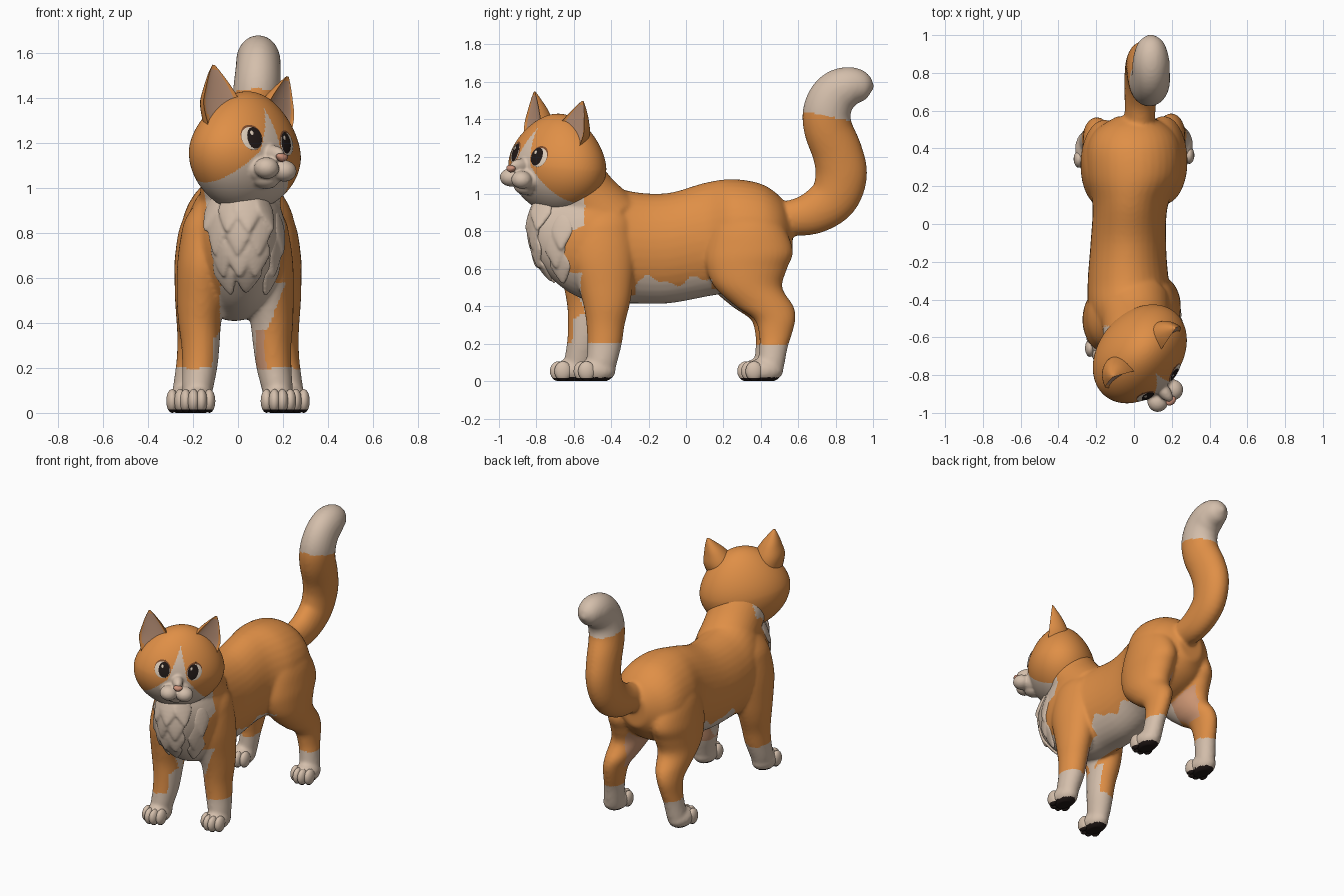
import bpy, bmesh
from math import sin, cos, pi, radians
from mathutils import Vector, Matrix
from mathutils.bvhtree import BVHTree

if "Cube" in bpy.data.objects:
    bpy.data.objects.remove(bpy.data.objects["Cube"])

def material(name, *rgb):
    m = bpy.data.materials.new(name)
    m.use_nodes = True
    m.diffuse_color = (*rgb, 1)
    m.node_tree.nodes["Principled BSDF"].inputs["Base Color"].default_value = (*rgb, 1)
    return m

ORANGE = material("orange_fur", .74, .275, .062)
CREAM = material("cream_fur", .66, .52, .41)
PEACH = material("peach_fur", .6, .3, .17)
DARK = material("dark_pad", .015, .009, .008)
INNER = material("ear_pink", .5, .29, .19)
NOSE = material("nose_pink", .6, .28, .19)
LID = material("eyelid_brown", .2, .07, .025)
WHITE = material("eye_white", .74, .62, .5)
FUR = [ORANGE, CREAM, PEACH, DARK]

def paint(bm, rule):
    bmesh.ops.recalc_face_normals(bm, faces=bm.faces)
    bm.normal_update()
    for f in bm.faces:
        f.smooth = True
        if rule:
            f.material_index = rule(f.calc_center_median(), f.normal)

def make(name, bm, mats, rule=None, matrix=Matrix()):
    paint(bm, rule)
    bm.transform(matrix)
    mesh = bpy.data.meshes.new(name)
    bm.to_mesh(mesh)
    bm.free()
    for m in mats:
        mesh.materials.append(m)
    mesh.set_sharp_from_angle(angle=radians(60))
    ob = bpy.data.objects.new(name, mesh)
    bpy.context.collection.objects.link(ob)
    return ob

def fuse(bm, voxel, rounds):
    """Merge overlapping volumes into one softened skin."""
    ob = make("fusing", bm, [])
    remesh = ob.modifiers.new("fuse", "REMESH")
    remesh.mode, remesh.voxel_size = "VOXEL", voxel
    soften = ob.modifiers.new("soften", "SMOOTH")
    soften.factor, soften.iterations = .5, rounds
    bpy.context.view_layer.update()
    skin = bpy.data.meshes.new_from_object(ob.evaluated_get(bpy.context.evaluated_depsgraph_get()))
    out = bmesh.new()
    out.from_mesh(skin)
    bpy.data.meshes.remove(skin)
    bpy.data.meshes.remove(ob.data)
    paint(out, None)
    return out

def ball(bm, centre, size, seg=24):
    m = Matrix.Translation(centre) @ Matrix.Diagonal((*size, 1))
    return bmesh.ops.create_uvsphere(bm, u_segments=seg, v_segments=seg * 2 // 3, radius=1, matrix=m)["verts"]

def spline(stations, steps=5):
    p = [Vector(s) for s in (stations[0], *stations, stations[-1])]
    out = []
    for a, b, c, d in zip(p, p[1:], p[2:], p[3:]):
        for t in (k / steps for k in range(steps)):
            out.append((b * 2 + (c - a) * t + (a * 2 - b * 5 + c * 4 - d) * t ** 2
                        + (b * 3 - a - c * 3 + d) * t ** 3) / 2)
    return out + [p[-1]]

def tube(bm, stations, axis=None, n=36):
    """Loft of ellipses; each station is x, y, z, half width, half depth."""
    pts, rings = spline(stations), []
    for p, behind, ahead in zip(pts, pts[:1] + pts, pts[1:] + pts[-1:]):
        t = Vector(axis or (ahead - behind)[:3]).normalized()
        u = Vector((1, 0, 0))
        u = (u - t * u.dot(t)).normalized() * max(p[3], .003)
        v = t.cross(u).normalized() * max(p[4], .003)
        rings.append([bm.verts.new(Vector(p[:3]) + u * cos(2 * pi * k / n) + v * sin(2 * pi * k / n))
                      for k in range(n)])
    for a, b in zip(rings, rings[1:]):
        for k in range(n):
            bm.faces.new((a[k], a[k - 1], b[k - 1], b[k]))
    bm.faces.new(rings[0])
    bm.faces.new(rings[-1])

# Torso, neck and tail
bm = bmesh.new()
tube(bm, [(.03, -.84, .83, .02, .04), (.03, -.8, .81, .1, .17), (.02, -.71, .78, .155, .24),
          (.01, -.6, .76, .2, .3), (-.01, -.45, .74, .23, .33), (-.03, -.3, .715, .215, .3),
          (-.03, -.1, .71, .2, .295), (-.02, .1, .755, .2, .305), (0, .25, .78, .25, .3),
          (0, .4, .79, .25, .265), (0, .5, .79, .2, .2), (0, .57, .79, .09, .11)], (0, 1, 0))
tube(bm, [(0, -.42, .85, .19, .19), (.01, -.52, .96, .18, .175), (.02, -.6, 1.06, .18, .175),
          (.03, -.66, 1.15, .17, .17)])
tube(bm, [(.02, .4, .86, .08, .09), (.03, .55, .87, .08, .095), (.035, .68, .9, .085, .115),
          (.04, .79, .98, .09, .13), (.05, .83, 1.1, .095, .138), (.06, .81, 1.22, .1, .134),
          (.075, .76, 1.35, .105, .13), (.085, .755, 1.45, .105, .128), (.09, .8, 1.535, .1, .122),
          (.09, .88, 1.575, .095, .107), (.09, .965, 1.575, .065, .07), (.09, 1.003, 1.57, .01, .01)])

# Legs with paws
front_leg = [(.1, -.45, .98, .05, .1), (.13, -.45, .87, .1, .155), (.145, -.45, .78, .11, .168),
             (.158, -.445, .65, .113, .172), (.165, -.43, .5, .107, .145), (.17, -.425, .4, .095, .122),
             (.167, -.43, .3, .085, .102), (.17, -.435, .2, .078, .092), (.18, -.45, .1, .068, .082),
             (.18, -.46, .02, .055, .07)]
hind_leg = [(.11, .32, .96, .05, .09), (.14, .33, .85, .11, .18), (.155, .34, .7, .125, .232),
            (.16, .325, .6, .122, .215), (.17, .335, .5, .11, .18), (.185, .42, .4, .088, .155),
            (.2, .475, .33, .07, .11), (.21, .478, .25, .062, .088), (.22, .468, .18, .06, .076),
            (.235, .45, .06, .06, .07), (.235, .44, .02, .05, .06)]
paws = []
for s, side, forward, back, tuck in ((1, "left", 0, 0, .025), (-1, "right", -.11, -.02, 0)):
    tube(bm, [(x * s - tuck * min(1, z * 2), y + forward * (1.2 - z), z, a, b)
              for x, y, z, a, b in front_leg], (0, 0, 1))
    tube(bm, [(x * s, y + back, z, a, b) for x, y, z, a, b in hind_leg], (0, 0, 1))
    paws += [("front_" + side, .18 * s, -.48 + forward * 1.15), ("hind_" + side, .24 * s, .415 + back)]
for _, x, y in paws:
    ball(bm, (x, y, .055), (.073, .105, .066))

def fur_rule(c, n):
    x, y, z = c
    inner = -n.x if x > 0 else n.x
    wave = .022 * sin(24 * y) + .012 * sin(53 * y)
    if z < .02 and n.z < -.4:
        return 3
    paw_or_tail = z < .2 + .006 * sin(40 * x) or (y > .55 and z > 1.56 - .19 * y)
    chest = y < -.54 and z > .45 and abs(x - .045) < .09 + .2 * (z - .45)
    belly = (-.27 < y < .14 and z < .535 + wave) or (z < .56 and abs(x) < .08 and y < .25)
    right_leg = y < -.25 and x < 0 and inner > .75 and z < .36 + wave
    left_leg = y < -.4 and x > 0 and .37 < z < .58 and x < .13 + .4 * (z - .37) and n.y < 0
    groin = .1 < y < .3 and inner > .3 and z < .5
    if paw_or_tail or chest or belly or right_leg or left_leg or groin:
        return 1
    shin = y < -.25 and x > 0 and z < .38 and inner > .45
    thigh = .14 < y < .5 and inner > .6 and .34 < z < .62 and abs(x) < .16
    return 2 if shin or thigh else 0

# Fuse the body into one skin, then colour it
bm = fuse(bm, .011, 7)
for v in bm.verts:
    v.co.z = max(v.co.z, 0)
body_tree = BVHTree.FromBMesh(bm)
make("body", bm, FUR, fur_rule)

# Toes
for name, x, y in paws:
    bm = bmesh.new()
    for k in (-1.5, -.5, .5, 1.5):
        ball(bm, (x + k * .035, y - .078 + .012 * k * k, .053), (.027, .046, .053), 18)
    make(name + "_toes", bm, FUR, lambda c, n: 3 if c.z < .014 else 1)

# Chest ruff of soft overlapping pointed tufts
bm = bmesh.new()
for z, count in ((.9, 5), (.8, 4), (.7, 4), (.61, 3)):
    for k in range(count):
        x = .045 + (.2 * z - .015) * (2 * k / (count - 1) - 1)
        hit, n, *_ = body_tree.ray_cast(Vector((x, -2, z)), Vector((0, 1, 0)))
        if hit is None or hit.y > -.5:
            continue
        up = (Vector((0, 0, 1)) - n * n.z).normalized()
        across = (-n).cross(up)
        up = (up - n * .1).normalized()
        frame = Matrix((across, up.cross(across), up)).transposed().to_4x4()
        verts = ball(bm, (0, 0, 0), (.065, .018, .1), 16)
        for v in verts:
            v.co.x *= 1 + min(v.co.z, 0) * 6
        bmesh.ops.transform(bm, verts=verts, matrix=Matrix.Translation(hit - n * .008) @ frame)
make("chest_ruff", fuse(bm, .007, 4), [CREAM])

# Head, turned to its left and slightly tilted, with muzzle and chin
HEAD = (Matrix.Translation((.015, -.7, 1.165)) @ Matrix.Rotation(radians(38), 4, "Z")
        @ Matrix.Rotation(radians(7), 4, "Y"))

def face_rule(c, n):
    x, y, z = abs(c.x), c.y, c.z
    blaze = y < 0 and -.05 < z < .19 and x < .06 * (1 - z / .19)
    mask = y < .06 and z < .065 - 1.15 * x
    snout = y < -.235 and x < .11 and z < -.02
    return 1 if blaze or mask or snout else 0

bm = bmesh.new()
for v in ball(bm, (0, 0, 0), (.292, .218, .268), 96):
    h = v.co.z / .268
    cheek = 1 - .07 * (1 - cos(2 * (h + .25))) - .06 * max(h, 0)
    v.co = Matrix.Rotation(radians(12), 3, "Z") @ Vector((v.co.x * cheek, v.co.y * cheek, v.co.z))
    v.co.x += .022
ball(bm, (0, -.18, -.085), (.1, .09, .07))
ball(bm, (0, -.225, -.015), (.035, .075, .04))
ball(bm, (0, -.19, -.125), (.065, .06, .045))
for s in (1, -1):
    ball(bm, (.05 * s, -.258, -.083), (.056, .055, .048))
bm = fuse(bm, .007, 4)
head_tree = BVHTree.FromBMesh(bm)
make("head", bm, FUR, face_rule, HEAD)

# Nose
bm = bmesh.new()
for v in ball(bm, (0, -.297, -.03), (.028, .022, .019)):
    v.co.x *= 1 + (v.co.z + .03) * 20
make("nose", bm, [NOSE], None, HEAD)

def face_plate(name, x, z, rx, rz, lift, mat):
    """Thin oval laid on the curved face."""
    bm = bmesh.new()
    for v in ball(bm, (x, 0, z), (rx, 1, rz), 32):
        hit, n, *_ = head_tree.ray_cast(Vector((v.co.x, -1, v.co.z)), Vector((0, 1, 0)))
        v.co = hit + n * (lift - .002 * v.co.y)
    make(name, bm, [mat], None, HEAD)

for s, side in ((1, "left"), (-1, "right")):
    # Eyes
    face_plate(side + "_eyelid", .1 * s, .048, .05, .056, .001, LID)
    face_plate(side + "_eye_white", .101 * s, .043, .047, .05, .003, WHITE)
    face_plate(side + "_pupil", .09 * s, .046, .034, .047, .005, DARK)
    face_plate(side + "_eye_glint", .09 * s - .012, .066, .008, .01, .007, WHITE)
    # Ears: cones with a cupped pink front and an orange rim
    bm = bmesh.new()
    tube(bm, [(.125, 0, .08, .095, .14), (.15, 0, .18, .1, .125), (.172, 0, .26, .068, .085),
              (.193, 0, .32, .034, .04), (.207, 0, .36, .006, .006)], (0, 0, 1))
    paint(bm, lambda c, n: int(n.y < -.45 and c.z < .335))
    for v in bm.verts:
        v.co.y = max(v.co.y, -.15 * v.co.y) - .07 + .13 * v.co.z
    pivot = Matrix.Translation((.15 * s, 0, 0))
    turn = pivot @ Matrix.Rotation(.2 * s, 4, "Z") @ pivot.inverted() @ Matrix.Diagonal((s, 1, 1, 1))
    bm.transform(HEAD @ turn)
    make(side + "_ear", bm, [ORANGE, INNER])
